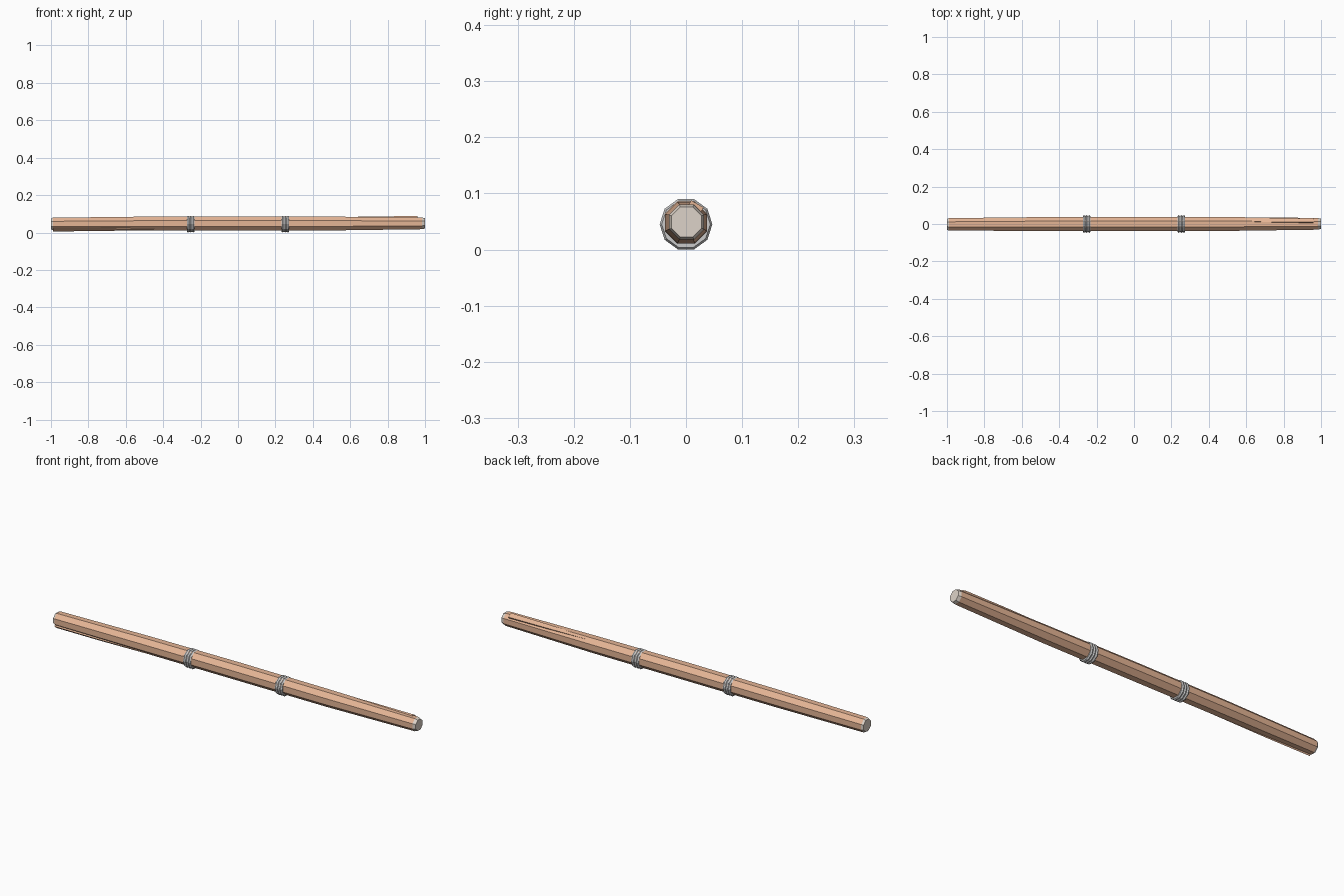
import bpy, bmesh
from math import sin, cos, pi, radians

if "Cube" in bpy.data.objects:
    bpy.data.objects.remove(bpy.data.objects["Cube"])

def material(name, rgb):
    m = bpy.data.materials.new(name)
    m.diffuse_color = (*rgb, 1)
    m.use_nodes = True
    m.node_tree.nodes["Principled BSDF"].inputs["Base Color"].default_value = m.diffuse_color
    return m

wood = material("wood", (0.78, 0.46, 0.30))
cut_wood = material("cut_wood", (0.72, 0.65, 0.58))
CZ = 0.046

def loft(name, stations, sides, roll, mats, squash=1.0, angle=0.0):
    """Tube along x; station = x, y, z, radius. End rims use the second material."""
    bm = bmesh.new()
    rings = []
    for x, y, z, r in stations:
        ring = []
        for i in range(sides):
            a = roll + 2 * pi * i / sides
            u, v = r * cos(a), r * squash * sin(a)
            ring.append(bm.verts.new((x, y + u * cos(angle) - v * sin(angle),
                                      z + u * sin(angle) + v * cos(angle))))
        rings.append(ring)
    for k, (p, q) in enumerate(zip(rings, rings[1:])):
        for i in range(sides):
            j = (i + 1) % sides
            f = bm.faces.new((p[i], p[j], q[j], q[i]))
            if len(mats) > 1 and k in (0, len(rings) - 2):
                f.material_index = 1
    for ring in (rings[0], rings[-1]):
        bm.faces.new(ring).material_index = len(mats) - 1
    bmesh.ops.recalc_face_normals(bm, faces=bm.faces)
    me = bpy.data.meshes.new(name)
    bm.to_mesh(me)
    bm.free()
    for m in mats:
        me.materials.append(m)
    bpy.context.collection.objects.link(bpy.data.objects.new(name, me))

# Faceted pole, swelling slightly in the middle
loft("pole", [(-1, -0.002, CZ, 0.031), (-0.99, -0.002, CZ, 0.036),
              (-0.5, 0, CZ + 0.002, 0.040), (0, 0, CZ + 0.003, 0.041),
              (0.5, 0, CZ + 0.002, 0.040), (0.985, 0.001, CZ + 0.003, 0.034),
              (1, 0.001, CZ + 0.003, 0.029)], 8, pi / 8, [wood, cut_wood])

# Split strips lifting from the pole toward each end
def splinter(name, s, angle, end):
    def at(x, d, r):
        return (s * x, d * cos(angle), CZ + d * sin(angle), r)
    loft(name, [at(0.45, 0.033, 0.006), at(0.75, 0.030, 0.015), at(end, 0.028, 0.018)],
         4, pi / 4, [wood], 1.0, angle)

splinter("left_splinter", -1, radians(232), 0.99)
splinter("right_splinter", 1, radians(60), 0.96)

# Two bindings, each of three wound cords
for side, sx in (("left", -1), ("right", 1)):
    for i in range(3):
        bpy.ops.mesh.primitive_torus_add(
            major_segments=10, minor_segments=6, major_radius=0.0395,
            minor_radius=0.0075, location=(sx * 0.253 + (i - 1) * 0.014, 0, 0.045),
            rotation=(0, pi / 2, 0))
        ring = bpy.context.object
        ring.name = f"{side}_binding_cord_{i + 1}"
        # Put a corner on the y axis
        ring.rotation_euler = (pi / 2, 0, pi / 2)
